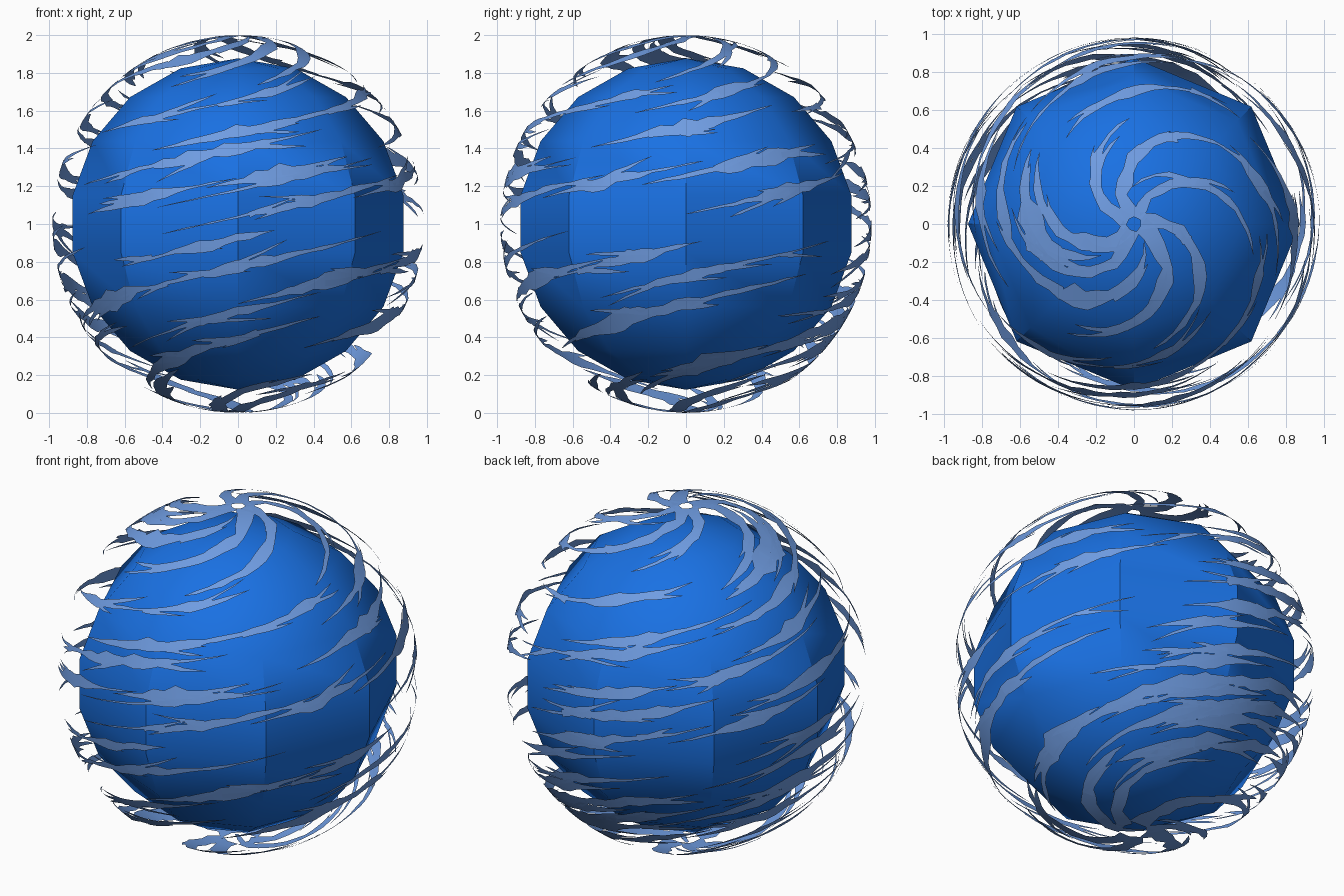
import bpy
import bmesh
import math
import random
from mathutils import Vector

random.seed(7)

default = bpy.data.objects.get("Cube")
if default:
    bpy.data.objects.remove(default)


def make_material(name, colour):
    mat = bpy.data.materials.new(name)
    mat.use_nodes = True
    mat.diffuse_color = colour
    mat.node_tree.nodes["Principled BSDF"].inputs["Base Color"].default_value = colour
    return mat


def add_object(name, bm, mat, sharp_angle):
    mesh = bpy.data.meshes.new(name)
    bm.to_mesh(mesh)
    bm.free()
    mesh.materials.append(mat)
    obj = bpy.data.objects.new(name, mesh)
    bpy.context.collection.objects.link(obj)
    obj.location.z = 1
    bpy.ops.object.select_all(action="DESELECT")
    obj.select_set(True)
    bpy.context.view_layer.objects.active = obj
    bpy.ops.object.shade_smooth_by_angle(angle=math.radians(sharp_angle), keep_sharp_edges=True)
    return obj


ocean_blue = make_material("ocean blue", (0.01, 0.165, 0.77, 1))
cloud_blue = make_material("cloud pale blue", (0.16, 0.335, 0.76, 1))

# Planet core: eight-sided low-poly globe with creased meridians round the middle
bm = bmesh.new()
bmesh.ops.create_uvsphere(bm, u_segments=8, v_segments=9, radius=1)
bmesh.ops.scale(bm, vec=(0.889, 0.889, 0.877), verts=bm.verts)
for edge in bm.edges:
    low, high = sorted(v.co.z for v in edge.verts)
    edge.smooth = not (high - low > 0.01 and low > -0.5 and high < 0.5)
add_object("planet_core", bm, ocean_blue, 60)

# Cloud shell: tapered streaks that spiral from pole to pole
clouds = bmesh.new()
SHELL = Vector((0.983, 0.983, 1.0))
STEP = 4.0


def on_sphere(lon, lat):
    """Unit vector; longitude starts at the front and grows towards +x."""
    a, b = math.radians(lon), math.radians(lat)
    return Vector((math.cos(b) * math.sin(a), -math.cos(b) * math.cos(a), math.sin(b)))


def heading(p, turn):
    """Tangent direction of the wind, steeper near the poles."""
    up = Vector((0, 0, 1))
    east = up.cross(p).normalized()
    north = p.cross(east)
    lat = math.degrees(math.asin(max(-1, min(1, p.z))))
    angle = math.radians(12 + 75 * abs(lat / 90) ** 3 + turn)
    return east * math.cos(angle) + north * math.sin(angle)


def ribbon(p, length, width, turn=0, barbs=True, blunt=False):
    """Walk over the sphere from p and lay a jagged strip with a thick patch."""
    count = max(3, round(abs(length) / STEP))
    stride = math.radians(length / count)
    bulge = random.uniform(0.3, 0.7)
    previous, path = None, []
    for i in range(count + 1):
        d = heading(p, turn)
        side = p.cross(d)
        t = i / count
        if blunt:
            taper = (1 - t) ** 0.6
        else:
            patch = math.exp(-((t - bulge) / 0.2) ** 2)
            taper = math.sin(math.pi * t) ** 0.6 * (0.35 + 0.8 * patch)
        half = math.radians(width / 2) * max(taper, 0.03)
        row = []
        for sign in (1, -1):
            q = (p + side * sign * half * random.uniform(0.5, 1.3)).normalized()
            row.append(clouds.verts.new(q * SHELL))
        if previous:
            clouds.faces.new((previous[0], previous[1], row[1], row[0]))
        previous = row
        path.append(p.copy())
        p = (p * math.cos(stride) + d * math.sin(stride)).normalized()
    if barbs:
        for _ in range(max(2, count // 5)):
            start = random.choice(path[count // 4:-count // 4])
            ribbon(start, random.choice((-1, 1)) * random.uniform(11, 24), width * 0.55,
                   random.choice((-1, 1)) * random.uniform(6, 15), False, True)


# Streaks: longitude, latitude, length and width in degrees
streaks = [
    # front
    (-57, 29, 42, 4), (-18, 37, 45, 3), (-30, 23, 75, 4), (-58, 12, 85, 4),
    (-10, 11, 48, 5), (-54, 3, 54, 4), (-26, 5, 76, 2), (-24, -3, 88, 3),
    (-40, -13, 52, 4), (-61, -27, 110, 3), (-75, -30, 45, 6), (0, -25, 65, 5),
    (-50, -41, 70, 3), (-72, -61, 80, 6),
    # left side
    (22, 33, 50, 4), (56, 24, 62, 5), (39, 8, 56, 4), (76, 12, 62, 5),
    (90, 3, 62, 4), (41, -17, 54, 4), (60, -23, 80, 3), (28, -41, 95, 6),
    (56, -64, 50, 7), (70, 36, 55, 4),
    # lower back
    (92, -52, 90, 6), (110, -58, 70, 6), (125, -45, 60, 4), (130, -32, 60, 4),
    (120, -70, 50, 7),
    # broad swirls near the top
    (-126, 47, 50, 10), (-59, 54, 40, 8),
]
for lon, lat, length, width in streaks:
    ribbon(on_sphere(lon, lat), length, width)

# Back and right side, continued row by row
for row in range(12):
    for start in (145, 215):
        lon = start + random.uniform(-15, 20)
        ribbon(on_sphere(lon, -58 + row * 8.5), random.uniform(50, 75), random.uniform(3.5, 5))

# Spiral arms that leave both poles
for arm in range(7):
    lon = arm * 360 / 7 + random.uniform(-12, 12)
    ribbon(on_sphere(lon, 88), -random.uniform(35, 60), random.uniform(4, 7), blunt=True)
    ribbon(on_sphere(lon, -86), random.uniform(35, 55), random.uniform(5, 8), blunt=True)

for face in clouds.faces:
    face.normal_update()
    if face.normal.dot(face.calc_center_median()) < 0:
        face.normal_flip()
add_object("cloud_streaks", clouds, cloud_blue, 40)
